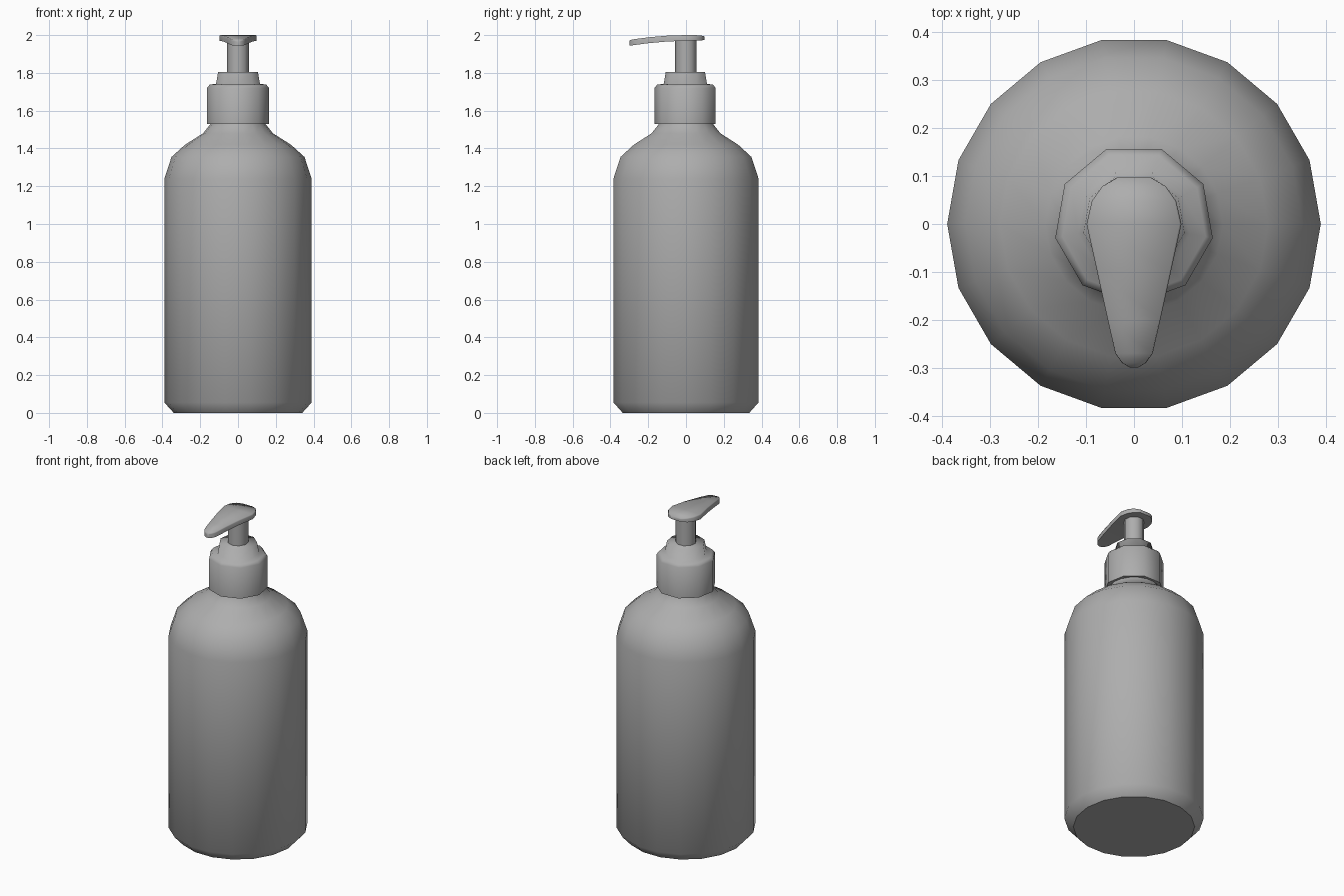
import bpy, bmesh
from math import sin, cos, radians, tau

if "Cube" in bpy.data.objects:
    bpy.data.objects.remove(bpy.data.objects["Cube"])

# One dark grey for the whole dispenser
grey = bpy.data.materials.new("dark_grey")
grey.diffuse_color = (0.42, 0.42, 0.42, 1)
grey.use_nodes = True
grey.node_tree.nodes["Principled BSDF"].inputs["Base Color"].default_value = grey.diffuse_color


def finish(bm, name, angle):
    bmesh.ops.recalc_face_normals(bm, faces=bm.faces)
    mesh = bpy.data.meshes.new(name)
    bm.to_mesh(mesh)
    bm.free()
    mesh.materials.append(grey)
    obj = bpy.data.objects.new(name, mesh)
    bpy.context.collection.objects.link(obj)
    bpy.ops.object.select_all(action='DESELECT')
    obj.select_set(True)
    bpy.context.view_layer.objects.active = obj
    bpy.ops.object.shade_smooth_by_angle(angle=radians(angle))
    return obj


def lathe(name, profile, sides, start=0, angle=46):
    """Revolve (radius, z) points around z and cap both ends."""
    bm = bmesh.new()
    rings = []
    for r, z in profile:
        rings.append([bm.verts.new((r * cos(radians(start) + tau * i / sides),
                                    r * sin(radians(start) + tau * i / sides), z))
                      for i in range(sides)])
    for a, b in zip(rings, rings[1:]):
        for i in range(sides):
            j = (i + 1) % sides
            bm.faces.new((a[i], a[j], b[j], b[i]))
    bm.faces.new(rings[0])
    bm.faces.new(rings[-1])
    return finish(bm, name, angle)


# Bottle with rounded shoulder and neck
lathe("bottle", [(0.34, 0), (0.39, 0.055), (0.39, 1.24), (0.352, 1.355),
                 (0.28, 1.42), (0.185, 1.48), (0.145, 1.53), (0.14, 1.56)], 18)

# Nine-sided screw collar with its softly shaded stepped top
lathe("collar", [(0.167, 1.53), (0.167, 1.72), (0.152, 1.738),
                 (0.118, 1.742), (0.107, 1.805)], 9, -90, 84)

# Pump stem
lathe("pump_stem", [(0.058, 1.79), (0.058, 1.985)], 9, -90)

# Teardrop pump head: stations of (y, half width, top z, bottom z)
stations = [(0.098, 0.034, 1.993, 1.974), (0.079, 0.066, 1.998, 1.972),
            (0.048, 0.088, 2.0, 1.971), (0.0, 0.099, 2.0, 1.97),
            (-0.1, 0.077, 1.997, 1.966), (-0.2, 0.055, 1.988, 1.957),
            (-0.27, 0.039, 1.979, 1.948), (-0.29, 0.025, 1.975, 1.945),
            (-0.3, 0.008, 1.971, 1.944)]
bm = bmesh.new()
loops = []
for y, w, top, bottom in stations:
    t = w * 0.96
    mid = top - 0.006
    loops.append([bm.verts.new(p) for p in
                  ((-t, y, top), (t, y, top), (w, y, mid),
                   (w, y, bottom), (-w, y, bottom), (-w, y, mid))])
for a, b in zip(loops, loops[1:]):
    for i in range(6):
        j = (i + 1) % 6
        bm.faces.new((a[i], a[j], b[j], b[i]))
bm.faces.new(loops[0])
bm.faces.new(loops[-1])
finish(bm, "pump_head", 75)
